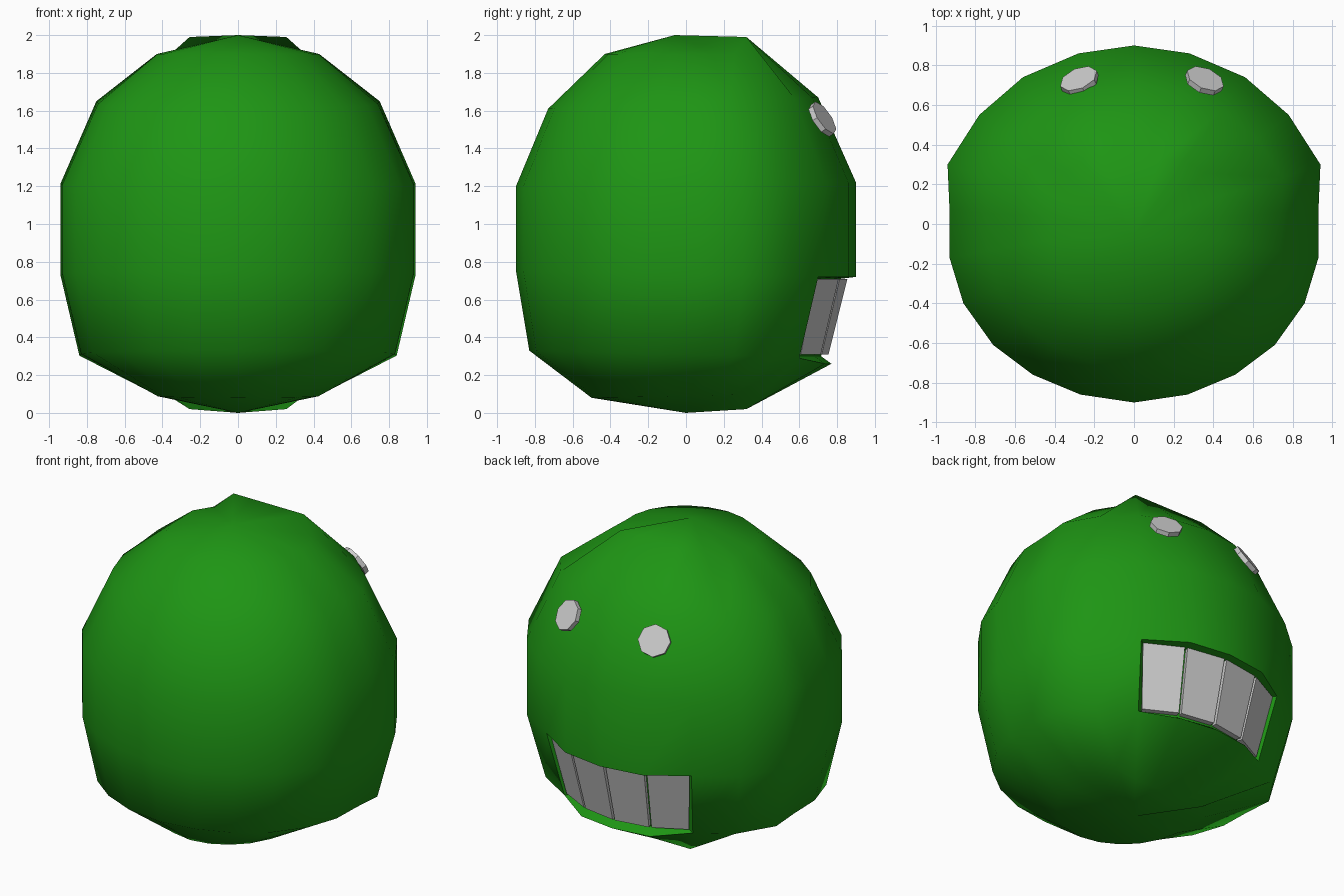
import bpy, bmesh
from math import sin, cos, radians
from mathutils import Vector

if "Cube" in bpy.data.objects:
    bpy.data.objects.remove(bpy.data.objects["Cube"])

green = bpy.data.materials.new("green_skin")
green.diffuse_color = (0.013, 0.30, 0.007, 1)
green.use_nodes = True
green.node_tree.nodes["Principled BSDF"].inputs["Base Color"].default_value = green.diffuse_color

# half outline of the widest ring, from back centre (+y) round to front centre (-y)
HALF = [(0, .90), (.28, .86), (.56, .74), (.78, .55), (.94, .30), (.93, .07),
        (.93, -.17), (.86, -.40), (.71, -.61), (.51, -.76), (.27, -.86), (0, -.90)]
OUTLINE = HALF + [(-x, y) for x, y in HALF[-2:0:-1]]
N = len(OUTLINE)
# rings: z at back, z at front, half width, depth to the back, depth to the front
RINGS = [(1.90, 1.90, .43, .42, .43), (1.67, 1.61, .75, .70, .73),
         (1.22, 1.20, .94, .90, .90), (.72, .75, .94, .90, .90),
         (.29, .33, .84, .77, .83), (.10, .08, .43, .42, .50)]


def near(i):
    """Columns away from the back centre."""
    return min(i, N - i)


def make_object(name, bm):
    bmesh.ops.recalc_face_normals(bm, faces=bm.faces)
    me = bpy.data.meshes.new(name)
    bm.to_mesh(me)
    bm.free()
    ob = bpy.data.objects.new(name, me)
    bpy.context.collection.objects.link(ob)
    return ob


# body: lofted rings with poles and a recessed mouth
bm = bmesh.new()
grid = []
for r, (zb, zf, w, db, df) in enumerate(RINGS):
    row = []
    for i, (x, y) in enumerate(OUTLINE):
        t = (y / .9 + 1) / 2
        p = Vector((x * w / .94, y * (db if y > 0 else df) / .9, zf + (zb - zf) * t))
        if near(i) <= 2:
            if r in (0, 5):                       # flat ridges at the crown and chin
                p.y, p.z = .32, (1.99 if r == 0 else .02)
            if r == 3 and near(i) == 2:           # mouth corners pulled in
                p = Vector((.53 if x > 0 else -.53, .70, .72))
            if r == 4:                            # lower lip
                p.z = .26
                if near(i) == 2:
                    p = Vector((.47 if x > 0 else -.47, .60, .29))
        row.append(bm.verts.new(p))
    grid.append(row)
mouth_cols = (N - 2, N - 1, 0, 1)
for r in range(5):
    for i in range(N):
        if r == 3 and i in mouth_cols:
            continue
        j = (i + 1) % N
        bm.faces.new((grid[r][i], grid[r][j], grid[r + 1][j], grid[r + 1][i]))
for row, z in ((grid[0], 2.0), (grid[5], 0.0)):
    pole = bm.verts.new((0, -.06 if z else 0, z))
    for i in range(N):
        bm.faces.new((row[i], row[(i + 1) % N], pole))

# mouth recess
cols = [N - 2, N - 1, 0, 1, 2]


def arc(radius, z, a):
    return Vector((radius * sin(radians(a)), radius * cos(radians(a)), z))


top = [bm.verts.new(arc(.82, .71, a)) for a in (-36, -18, 0, 18, 36)]
low = [bm.verts.new(arc(.715, .30, a)) for a in (-36, -18, 0, 18, 36)]
for k in range(4):
    a, b = cols[k], cols[k + 1]
    bm.faces.new((top[k], top[k + 1], low[k + 1], low[k]))
    bm.faces.new((grid[3][a], grid[3][b], top[k + 1], top[k]))
    bm.faces.new((grid[4][a], grid[4][b], low[k + 1], low[k]))
for k in (0, 4):
    bm.faces.new((grid[3][cols[k]], top[k], low[k], grid[4][cols[k]]))
for f in bm.faces:
    f.smooth = True
body = make_object("body", bm)
body.data.materials.append(green)
bpy.context.view_layer.objects.active = body
body.select_set(True)
bpy.ops.object.shade_smooth_by_angle(angle=radians(50))

# teeth: four thin slabs following the mouth curve
for k in range(4):
    a0, a1 = -37 + 18.5 * k + .6, -37 + 18.5 * (k + 1) - .6
    bm = bmesh.new()
    rings = []
    for d in (0, -.035):
        rings.append([bm.verts.new(arc(r + d, z, a)) for r, z, a in
                      ((.855, .71, a0), (.855, .71, a1), (.755, .31, a1), (.755, .31, a0))])
    bm.faces.new(rings[0])
    bm.faces.new(rings[1])
    for i in range(4):
        j = (i + 1) % 4
        bm.faces.new((rings[0][i], rings[0][j], rings[1][j], rings[1][i]))
    make_object("tooth_%d" % (k + 1), bm)

# eyes: flat octagonal discs lying on the upper back slope
for name, x, s in (("eye_left", -.275, -1), ("eye_right", .355, 1)):
    normal = Vector((s * .34, .78, .52))
    bpy.ops.mesh.primitive_cylinder_add(vertices=8, radius=.1, depth=.03,
                                        location=(x, .722, 1.555),
                                        rotation=normal.to_track_quat('Z', 'Y').to_euler())
    bpy.context.object.name = name
